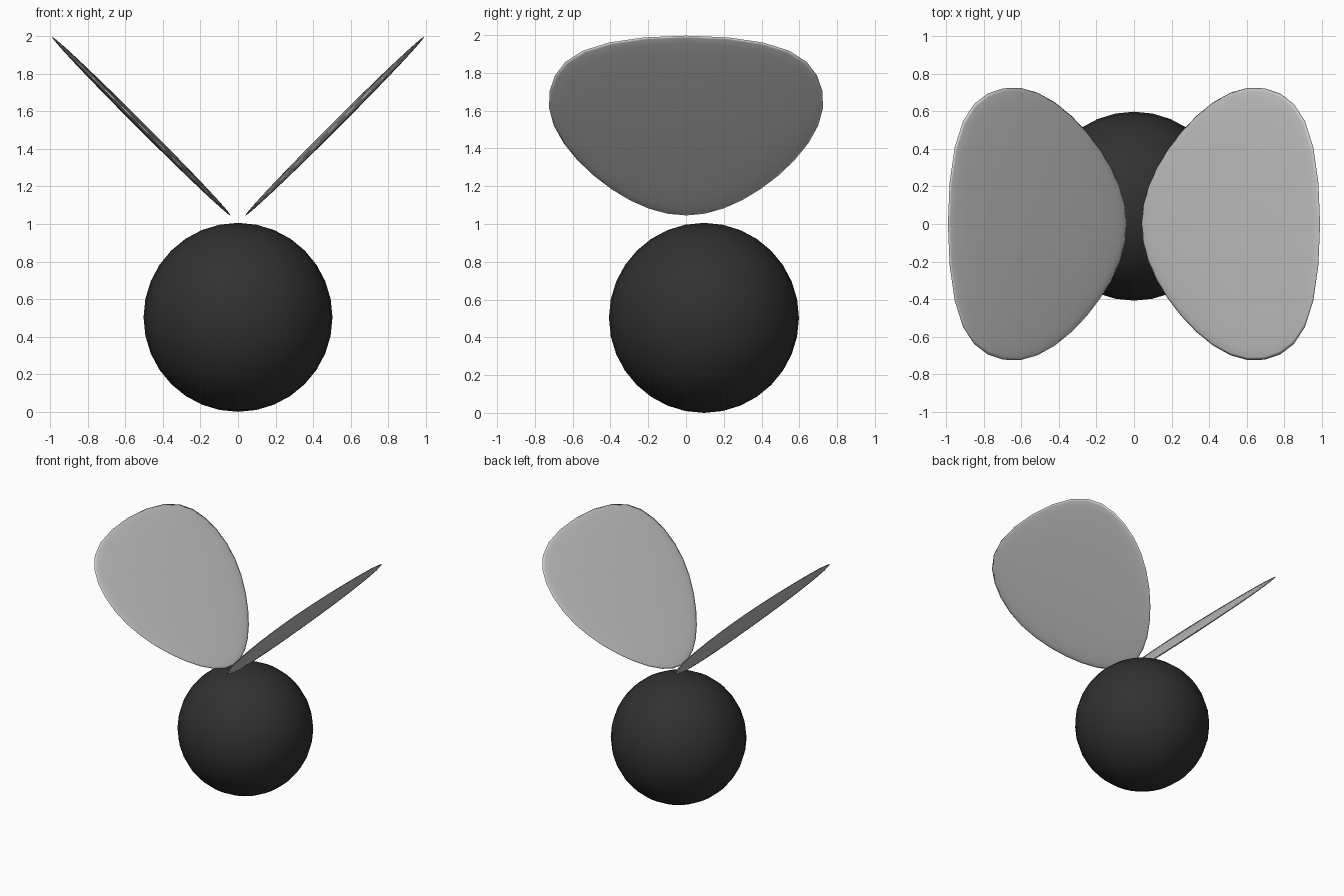
import bpy, bmesh
from math import radians, sqrt
from mathutils import Matrix

if "Cube" in bpy.data.objects:
    bpy.data.objects.remove(bpy.data.objects["Cube"])


def sphere_object(name, deform=None, matrix=None, material=None):
    """Smooth UV sphere of radius 1, optionally reshaped and then placed."""
    bm = bmesh.new()
    bmesh.ops.create_uvsphere(bm, u_segments=32, v_segments=16, radius=1)
    if deform:
        for v in bm.verts:
            v.co = deform(v.co)
    bm.transform(matrix)
    for f in bm.faces:
        f.smooth = True
    bmesh.ops.recalc_face_normals(bm, faces=bm.faces)
    mesh = bpy.data.meshes.new(name)
    bm.to_mesh(mesh)
    bm.free()
    obj = bpy.data.objects.new(name, mesh)
    bpy.context.collection.objects.link(obj)
    if material:
        mesh.materials.append(material)
    return obj


def wing_shape(co):
    """Flat egg: narrow at the root (-x), broad and blunt at the tip (+x)."""
    u = co.x
    width = 0.70 + 0.20 * u + 0.25 * max(u, 0) ** 4
    return (0.476 * sqrt(2) * u, width * co.y, 0.02 * co.z)


# Round dark body
dark = bpy.data.materials.new("dark")
dark.diffuse_color = (0.03, 0.03, 0.03, 1)
dark.use_nodes = True
dark.node_tree.nodes["Principled BSDF"].inputs["Base Color"].default_value = dark.diffuse_color
sphere_object("body",
              matrix=Matrix.Translation((0, 0.095, 0.503)) @ Matrix.Scale(0.503, 4),
              material=dark)

# Pair of wings rising at 45 degrees
for side, name in ((1, "right_wing"), (-1, "left_wing")):
    place = (Matrix.Diagonal((side, 1, 1, 1))
             @ Matrix.Translation((0.515, 0, 1.521))
             @ Matrix.Rotation(radians(-45), 4, 'Y'))
    sphere_object(name, wing_shape, place)
